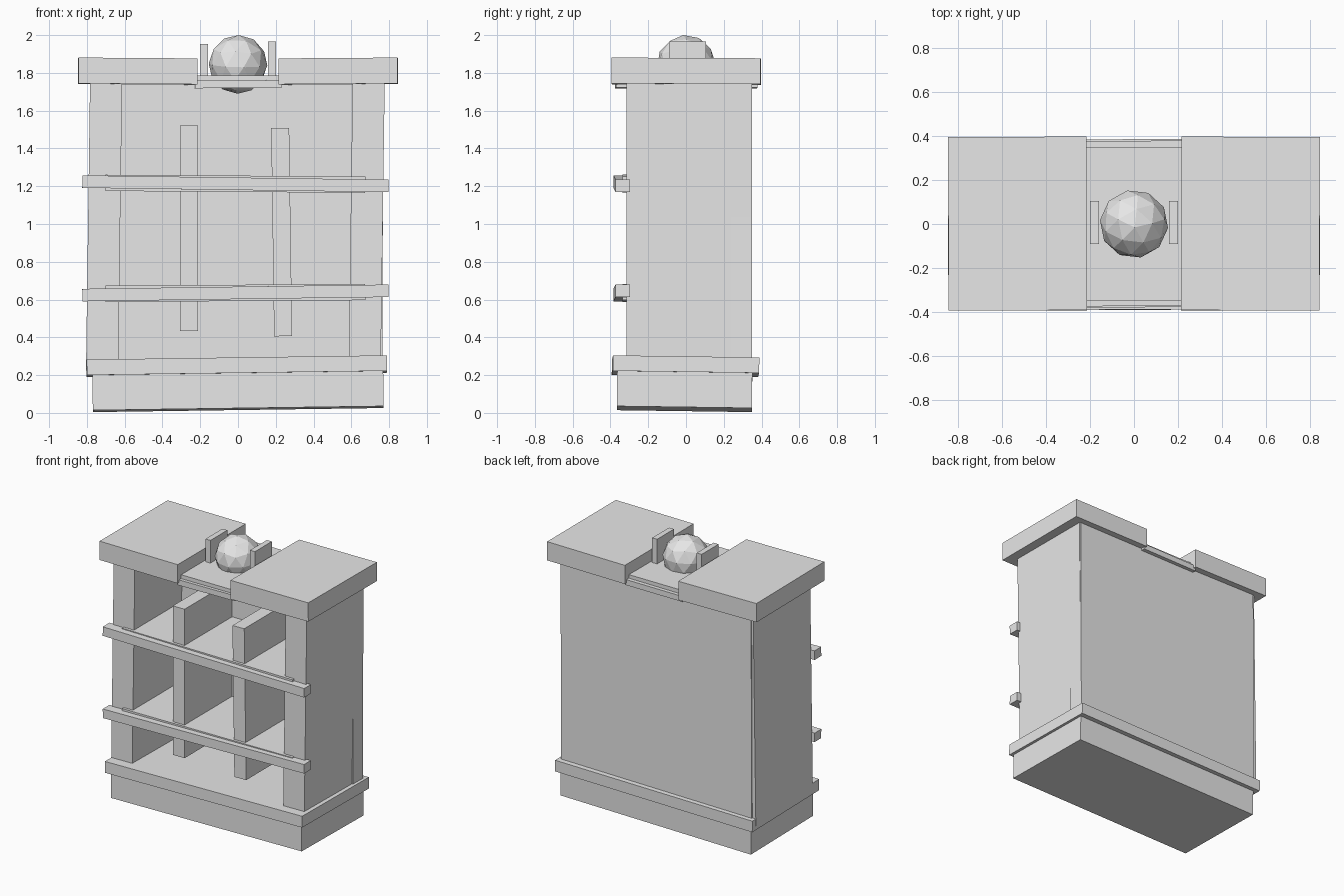
import bpy
from mathutils import Matrix

default = bpy.data.objects.get("Cube")
if default:
    bpy.data.objects.remove(default, do_unlink=True)

GREY = (0.8, 0.8, 0.8, 1)
grey = bpy.data.materials.new("plain grey")
grey.use_nodes = True
grey.diffuse_color = GREY
grey.node_tree.nodes["Principled BSDF"].inputs["Base Color"].default_value = GREY

# Shared measures: everything leans by about the same small angle
LEAN = 0.014
FRONT, BACK = -0.315, 0.35
FLOOR, ROOF = 0.22, 1.76
INNER_BACK = 0.235
SIDES = {"right": -1, "left": 1}


def box(name, width, front, back, bottom, top, x=0, pitch=0, roll=0, yaw=0):
    """Box centred on x, reaching from front to back and bottom to top, then tilted."""
    bpy.ops.mesh.primitive_cube_add(size=1)
    part = bpy.context.object
    part.name = name
    part.data.transform(Matrix.Diagonal((width, back - front, top - bottom, 1)))
    part.location = (x, (front + back) / 2, (bottom + top) / 2)
    part.rotation_euler = (pitch, roll, yaw)
    part.data.materials.append(grey)
    return part


# Plinth and the moulding around it, both a little crooked
box("base", width=1.54, front=FRONT - 0.05, back=BACK, bottom=0.02, top=FLOOR + LEAN,
    pitch=-LEAN, roll=-LEAN)
box("base_moulding", width=1.59, front=-0.39, back=0.385, bottom=FLOOR - LEAN, top=0.288,
    x=-LEAN / 2, pitch=-LEAN, roll=-LEAN, yaw=LEAN / 4)

# Back panel closing the carcass
box("back_panel", width=1.54, front=INNER_BACK, back=BACK, bottom=FLOOR, top=ROOF,
    x=-LEAN / 4, roll=LEAN / 4)

# Parts that come in pairs, one on each side
for label, side in SIDES.items():
    box(label + "_wall", width=0.17, front=FRONT, back=BACK - LEAN / 2,
        bottom=FLOOR, top=ROOF, x=side * 0.695 - LEAN, roll=LEAN)

    drop = side * LEAN
    box(label + "_divider", width=0.095, front=FRONT, back=INNER_BACK + LEAN,
        bottom=0.42 - drop, top=1.515 - drop / 2,
        x=side * 0.245 - LEAN, roll=(-LEAN - drop) / 2)

    box(label + "_top_slab", width=0.63, front=-0.393, back=0.396,
        bottom=ROOF - 0.02, top=1.877, x=side * 0.53,
        pitch=-LEAN / 3, roll=-side * LEAN / 2, yaw=-side * LEAN / 4)

    box(label + "_ball_holder", width=0.04, front=-0.09, back=0.105,
        bottom=ROOF, top=1.96 + drop / 2, x=side * 0.18)

# Shelves, each with a crooked rail across the front
for label, height, slope in (("lower", 0.635, -LEAN), ("upper", 1.213, LEAN)):
    box(label + "_shelf", width=1.375, front=FRONT - 0.02, back=INNER_BACK + LEAN,
        bottom=height - 0.043, top=height + 0.043, x=-LEAN, roll=slope / 2)
    box(label + "_rail", width=1.62, front=FRONT - 0.064, back=FRONT + LEAN,
        bottom=height - 0.033, top=height + 0.033, x=-LEAN, roll=slope, yaw=LEAN / 2)

# Two thin plates bridging the gap between the top slabs
box("middle_top_plate", width=0.46, front=-BACK, back=BACK, bottom=ROOF - 0.02, top=1.787)
box("middle_under_plate", width=0.46, front=-0.373, back=0.378, bottom=1.72, top=ROOF,
    roll=-LEAN / 2, yaw=LEAN / 2)

# Faceted ball held between the two small uprights
bpy.ops.mesh.primitive_ico_sphere_add(subdivisions=2, radius=0.156, location=(0, 0, 1.845),
                                      rotation=(0.1, 0, 0.2))
ball = bpy.context.object
ball.name = "ball"
ball.data.materials.append(grey)
